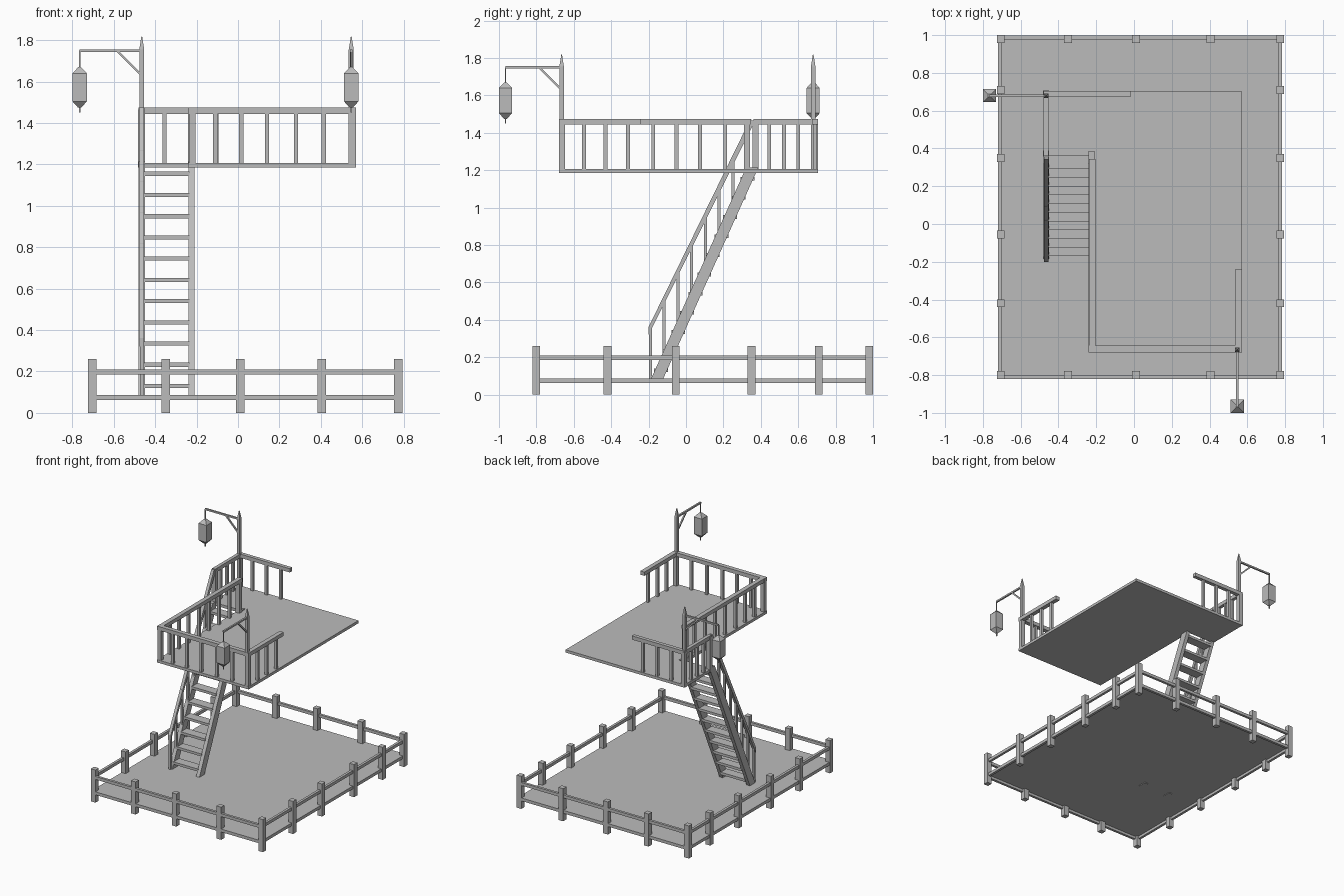
import bpy, bmesh
from math import pi
from mathutils import Vector

cube = bpy.data.objects.get("Cube")
if cube:
    bpy.data.objects.remove(cube, do_unlink=True)

grey = bpy.data.materials.new("plain grey")
grey.use_nodes = True
COLOUR = (0.5, 0.5, 0.5, 1)
grey.diffuse_color = COLOUR
grey.node_tree.nodes["Principled BSDF"].inputs["Base Color"].default_value = COLOUR


def finish(name, bm):
    bmesh.ops.recalc_face_normals(bm, faces=bm.faces)
    mesh = bpy.data.meshes.new(name)
    bm.to_mesh(mesh)
    bm.free()
    mesh.materials.append(grey)
    obj = bpy.data.objects.new(name, mesh)
    bpy.context.collection.objects.link(obj)
    return obj


def add_box(bm, x0, x1, y0, y1, z0, z1):
    made = bmesh.ops.create_cube(bm, size=1)["verts"]
    for v in made:
        v.co = Vector((x0 + (v.co.x + .5) * (x1 - x0),
                       y0 + (v.co.y + .5) * (y1 - y0),
                       z0 + (v.co.z + .5) * (z1 - z0)))


def add_post(bm, x, y, z0, z1, w):
    add_box(bm, x - w / 2, x + w / 2, y - w / 2, y + w / 2, z0, z1)


def add_prism(bm, points, offset):
    face = bm.faces.new([bm.verts.new(p) for p in points])
    made = bmesh.ops.extrude_face_region(bm, geom=[face])["geom"]
    verts = [g for g in made if isinstance(g, bmesh.types.BMVert)]
    bmesh.ops.translate(bm, vec=offset, verts=verts)


def add_beam(bm, a, b, w):
    # square bar between two points
    a, b = Vector(a), Vector(b)
    made = bmesh.ops.create_cube(bm, size=1)["verts"]
    turn = (b - a).to_track_quat('Z', 'Y')
    for v in made:
        v.co = (a + b) / 2 + turn @ Vector((v.co.x * w, v.co.y * w, v.co.z * (b - a).length))


# ground sheet
X0, X1, Y0, Y1 = -.71, .773, -.81, .987
bm = bmesh.new()
add_box(bm, X0, X1, Y0, Y1, .083, .086)
finish("ground_sheet", bm)

# low fence round the ground
PX = [-.705, -.35, .01, .405, .774]
PY = [-.80, -.42, -.055, .35, .71, .98]
bm = bmesh.new()
for x in PX:
    for y in PY:
        if x in (PX[0], PX[-1]) or y in (PY[0], PY[-1]):
            add_post(bm, x, y, 0, .26, .041)
finish("fence_posts", bm)

bm = bmesh.new()
r = .01
for z in (.062, .185):
    for y in (Y0, Y1):
        add_box(bm, X0, X1, y - r, y + r, z, z + .024)
    for x in (X0, X1):
        add_box(bm, x - r, x + r, Y0, Y1, z, z + .024)
finish("fence_rails", bm)

# raised deck with a notch for the stairs
LOW, TOP = 1.185, 1.475
outline = [(-.24, -.68), (.57, -.68), (.57, .705), (-.48, .705), (-.48, .36), (-.24, .36)]
bm = bmesh.new()
add_prism(bm, [(x, y, LOW) for x, y in outline], (0, 0, .022))
finish("deck", bm)


# deck railings: a top rail with balusters along one axis
def railing(name, along_x, fixed, start, end, spots, width=.035):
    bm = bmesh.new()
    h = width / 2
    if along_x:
        add_box(bm, start, end, fixed - h, fixed + h, TOP - .03, TOP)
    else:
        add_box(bm, fixed - h, fixed + h, start, end, TOP - .03, TOP)
    for s in spots:
        x, y = (s, fixed) if along_x else (fixed, s)
        add_post(bm, x, y, LOW, TOP - .02, .021)
    finish(name, bm)


side = [-.545, -.43, -.31]
railing("front_railing", True, -.662, -.24, .57, [-.11, .015, .14, .28, .415])
railing("left_railing", False, .553, -.68, -.24, side)
railing("inner_railing", False, -.221, -.68, .345, side + [-.175, -.05, .075, .21])
railing("back_railing", True, .69, -.48, -.015, [-.355, -.23, -.105], .03)
railing("right_railing", False, -.466, .36, .705, [.445, .525, .60], .027)

bm = bmesh.new()
for x, y in ((-.221, -.662), (.553, -.662), (-.221, .326), (-.466, .372), (-.466, .69)):
    add_post(bm, x, y, LOW, TOP - .01, .032)
finish("railing_corner_posts", bm)

# stairs
bm = bmesh.new()
stringer = [(-.19, .078), (-.125, .078), (.387, 1.215), (.322, 1.215)]
for x in (-.48, -.24):
    add_prism(bm, [(x, y, z) for y, z in stringer], (.03, 0, 0))
finish("stair_stringers", bm)

slope = (1.215 - .078) / (.387 + .125)
bm = bmesh.new()
for i in range(11):
    z = .13 + i * .1025
    y = -.157 + (z - .078) / slope
    add_box(bm, -.455, -.235, y - .037, y + .037, z - .01, z + .01)
finish("stair_treads", bm)

# stair handrail on the outer side
bm = bmesh.new()
handrail = [(-.2, .32), (-.2, .362), (.345, 1.475), (.365, 1.455)]
add_prism(bm, [(-.477, y, z) for y, z in handrail], (.024, 0, 0))
for i in range(7):
    y = -.19 + i * .0735
    foot = .078 + (y + .17) * slope
    add_post(bm, -.465, y, max(foot, .08), .345 + (y + .2) * 2.05, .016)
finish("stair_handrail", bm)


# lantern masts: pointed post, arm, brace and hanging lantern
def add_taper(bm, x, y, z0, z1, w0, w1):
    made = bmesh.ops.create_cube(bm, size=1)["verts"]
    for v in made:
        w, z = (w1, z1) if v.co.z > 0 else (w0, z0)
        v.co = Vector((x + v.co.x * w, y + v.co.y * w, z))


def mast(name, x, y, dx, dy):
    bm = bmesh.new()
    add_post(bm, x, y, LOW, 1.755, .024)
    add_taper(bm, x, y, 1.755, 1.818, .024, .004)
    reach = .3
    add_beam(bm, (x, y, 1.75), (x + dx * reach, y + dy * reach, 1.75), .013)
    add_beam(bm, (x, y, 1.63), (x + dx * .12, y + dy * .12, 1.75), .011)
    finish(name + "_mast", bm)

    lx, ly = x + dx * reach, y + dy * reach
    bm = bmesh.new()
    add_post(bm, lx, ly, 1.66, 1.75, .006)
    add_taper(bm, lx, ly, 1.64, 1.67, .07, .014)
    add_post(bm, lx, ly, 1.505, 1.64, .07)
    add_taper(bm, lx, ly, 1.475, 1.505, .016, .07)
    add_post(bm, lx, ly, 1.45, 1.48, .007)
    finish(name + "_lantern", bm)


mast("back", -.465, .68, -1, 0)
mast("front", .547, -.665, 0, -1)
